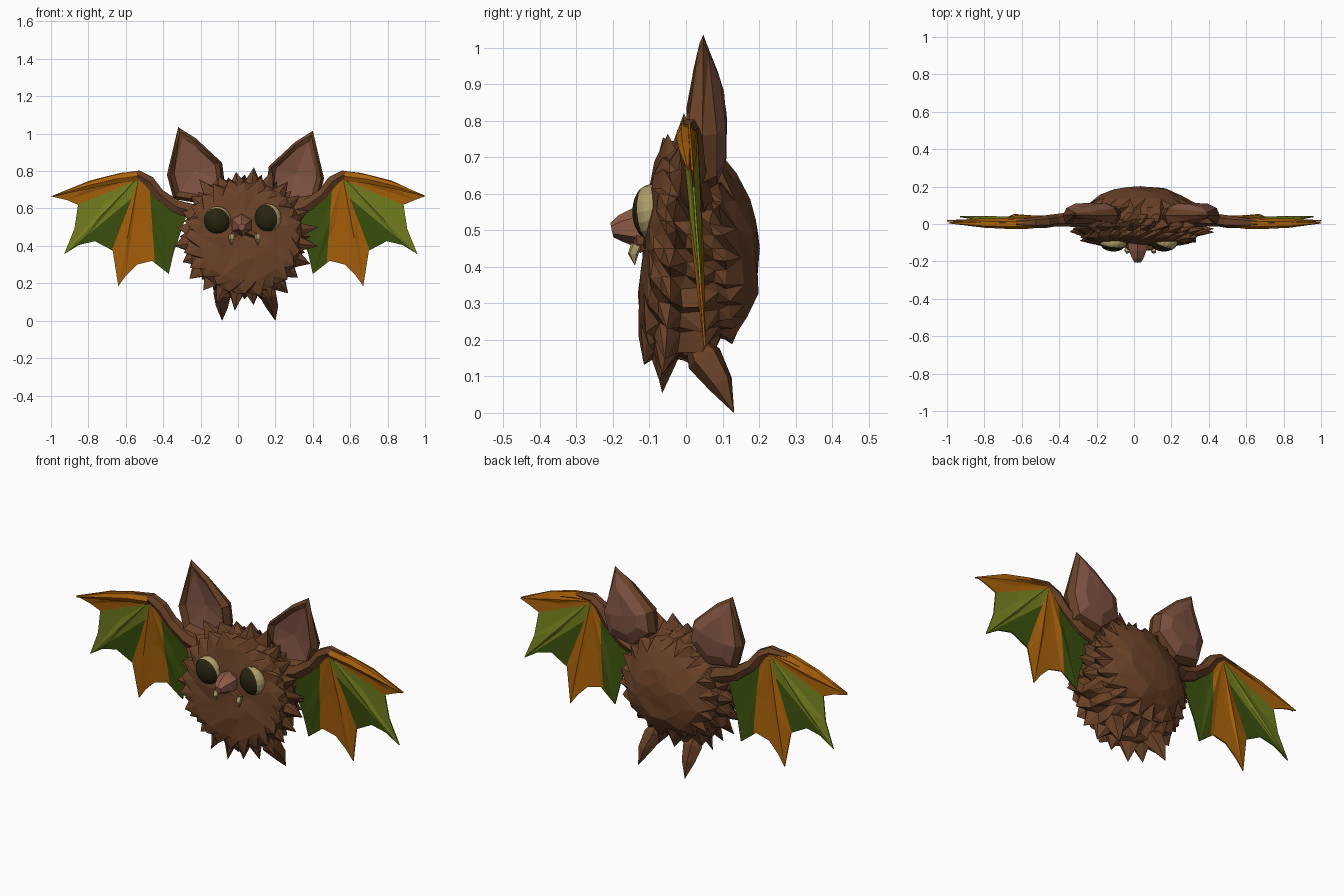
import bpy, bmesh, math, random
from mathutils import Vector

if "Cube" in bpy.data.objects:
    bpy.data.objects.remove(bpy.data.objects["Cube"])

random.seed(4)


def material(name, r, g, b):
    m = bpy.data.materials.new(name)
    m.diffuse_color = (r, g, b, 1)
    m.use_nodes = True
    m.node_tree.nodes["Principled BSDF"].inputs["Base Color"].default_value = m.diffuse_color
    return m


BROWN = material("brown fur", 0.14, 0.053, 0.02)
PINK = material("ear pink", 0.21, 0.085, 0.055)
NOSE = material("nose pink", 0.27, 0.105, 0.064)
ORANGE = material("wing orange", 0.41, 0.125, 0.003)
GREEN = material("wing dark green", 0.045, 0.085, 0.004)
OLIVE = material("wing olive", 0.18, 0.22, 0.013)
DARK = material("eye dark", 0.02, 0.018, 0.005)
CREAM = material("eye cream", 0.42, 0.34, 0.14)


def finish(name, bm, mats):
    bmesh.ops.remove_doubles(bm, verts=bm.verts, dist=1e-5)
    bmesh.ops.recalc_face_normals(bm, faces=bm.faces)
    me = bpy.data.meshes.new(name)
    bm.to_mesh(me)
    bm.free()
    for m in mats:
        me.materials.append(m)
    ob = bpy.data.objects.new(name, me)
    bpy.context.collection.objects.link(ob)
    return ob


def skin(rings, pick=lambda band: 0):
    """Skin closed rings in order; a ring of one point is a pole."""
    bm = bmesh.new()
    vs = [[bm.verts.new(p) for p in r] for r in rings]
    for b, (r0, r1) in enumerate(zip(vs, vs[1:])):
        n = max(len(r0), len(r1))
        for j in range(n):
            k = (j + 1) % n
            if len(r0) == 1:
                tris = [(r0[0], r1[j], r1[k])]
            elif len(r1) == 1:
                tris = [(r0[j], r0[k], r1[0])]
            else:
                tris = [(r0[j], r0[k], r1[k]), (r0[j], r1[k], r1[j])]
            for tri in tris:
                bm.faces.new(tri).material_index = pick(b)
    return bm


def tube(name, pts, sides, mat):
    """Tapered limb through (x, y, z, radius) points."""
    P = [Vector(p[:3]) for p in pts]
    rings = []
    for i, p in enumerate(P):
        t = (P[min(i + 1, len(P) - 1)] - P[max(i - 1, 0)]).normalized()
        u = t.cross(Vector((0, 1, 0.01))).normalized()
        v = t.cross(u)
        r = pts[i][3]
        rings.append([p + (u * math.cos(a) + v * math.sin(a)) * r
                      for a in (2 * math.pi * (k + 0.5) / sides for k in range(sides))])
    return finish(name, skin([[P[0]]] + rings + [[P[-1]]]), [mat])


# Body: domed head with staggered star-shaped rings for the fur ruff
CX, CZ, N = 0.035, 0.45, 48


def body_ring(y, valley, peak, phase, group=1):
    """group > 1 merges neighbouring points into broad facets."""
    ring = []
    for j in range(N):
        if j % group:
            ring.append(ring[-1])
            continue
        a = 2 * math.pi * (j + (phase if group > 1 else 0)) / N
        r = peak if j % 2 == phase else valley
        if peak - valley > 0.015 and j % 2 == phase:
            r += random.uniform(-0.025, 0.02)
        elif r > 0.1:
            r += random.uniform(-0.008, 0.008)
        dx, dz = r * math.sin(a), r * math.cos(a)
        yy = y + dz * (0.09 if y < 0.02 else -0.07) + random.uniform(-0.007, 0.007)
        squash = 0.97 if dz > 0 else (0.87 if y > 0.05 else 1)
        ring.append((CX + dx, yy, CZ + dz * squash))
    return ring


profile = [(-0.115, .13, .13, 0, 4), (-0.103, .235, .24, 0, 2), (-0.085, .275, .32, 0),
           (-0.06, .295, .30, 1), (-0.035, .30, .38, 1), (0.0, .295, .31, 0),
           (0.03, .285, .345, 0), (0.075, .275, .28, 1), (0.105, .255, .295, 1),
           (0.15, .215, .225, 1, 3), (0.182, .14, .14, 2, 4), (0.195, .08, .08, 0, 8)]
finish("furry_body", skin([[(CX, -0.116, CZ)]] + [body_ring(*p) for p in profile]
                          + [[(CX, 0.202, CZ)]]), [BROWN])

# Ears: brown rim with a hollow pink front and a bulging pink back
EAR = [(-0.32, 1.035), (-0.225, 0.975), (-0.085, 0.845), (-0.07, 0.73),
       (-0.19, 0.625), (-0.345, 0.65), (-0.38, 0.78)]


def ear(name, side):
    pts = EAR if side < 0 else [(0.08 - x, z - 0.02) for x, z in EAR]
    cx = sum(p[0] for p in pts) / len(pts)
    cz = sum(p[1] for p in pts) / len(pts)

    def ring(s, y):
        out = []
        for x, z in pts:
            z = cz + (z - cz) * s
            thin = max(0.12, min(1, (1.06 - z) / 0.2))
            out.append((cx + (x - cx) * s, 0.048 + (y - 0.048) * thin, z))
        return out
    rings = [[(cx, 0.05, cz)], ring(0.74, 0.03), ring(0.9, 0.002), ring(1, 0.045),
             ring(0.88, 0.085), ring(0.55, 0.11), [(cx, 0.112, cz)]]
    finish(name, skin(rings, lambda b: 1 if b in (0, 4, 5) else 0), [BROWN, PINK])


ear("left_ear", -1)
ear("right_ear", 1)

# Wings: fan from the wrist with scalloped edge and raised finger ridges
WING = [(-0.53, 0.8), (-0.63, 0.79), (-0.79, 0.75), (-1.0, 0.665), (-0.915, 0.645),
        (-0.855, 0.62), (-0.875, 0.49), (-0.93, 0.355), (-0.85, 0.405), (-0.765, 0.425),
        (-0.67, 0.375), (-0.64, 0.185), (-0.6, 0.24), (-0.54, 0.3), (-0.46, 0.32),
        (-0.37, 0.25), (-0.345, 0.36), (-0.27, 0.58)]
RIDGES = (3, 7, 11, 15)
WRIST = (-0.53, 0.77)
# Colour borders as lines in the wing plane: leading band, finger, stripe sides
BAND = ((-0.53, 0.755), (-0.855, 0.62))
FINGER = ((-0.56, 0.66), (-0.93, 0.355))
STRIPE_OUT = ((-0.535, 0.74), (-0.675, 0.375))
STRIPE_IN = ((-0.475, 0.74), (-0.445, 0.32))


def side_of(line, x, z):
    (ax, az), (bx, bz) = line
    return (bx - ax) * (z - az) - (bz - az) * (x - ax)


def panel_colour(x, z):
    if side_of(BAND, x, z) < 0 and x < -0.5:
        return 0
    if side_of(STRIPE_OUT, x, z) < 0:
        return 2 if side_of(FINGER, x, z) < 0 else 1
    return 0 if side_of(STRIPE_IN, x, z) < 0 else 1


def wing_y(z):
    return 0.008 + 0.07 * (0.8 - z)


def place(x, side):
    return x if side < 0 else min(1.0, 0.03 - x)


def wing(name, side):
    def ring(s, sign, ridge, flat):
        out = []
        for i, (x, z) in enumerate(WING):
            pz = WRIST[1] + (z - WRIST[1]) * s
            t = ridge if i in RIDGES else flat
            out.append((WRIST[0] + (x - WRIST[0]) * s, wing_y(pz) + sign * t, pz))
        return out
    y = wing_y(WRIST[1])
    bm = skin([[(WRIST[0], y - 0.022, WRIST[1])], ring(0.55, -1, 0.016, 0.008),
               ring(1, -1, 0.003, 0.003), ring(1, 1, 0.003, 0.003),
               ring(0.55, 1, 0.016, 0.008), [(WRIST[0], y + 0.022, WRIST[1])]])
    for (ax, az), (bx, bz) in (BAND, FINGER, STRIPE_OUT, STRIPE_IN):
        bmesh.ops.bisect_plane(bm, geom=bm.verts[:] + bm.edges[:] + bm.faces[:],
                               plane_co=(ax, 0, az), plane_no=(az - bz, 0, bx - ax))
    for f in bm.faces:
        c = f.calc_center_median()
        f.material_index = panel_colour(c.x, c.z)
    for v in bm.verts:
        v.co.x = place(v.co.x, side)
    finish(name + "_membrane", bm, [ORANGE, GREEN, OLIVE])

    def limb(part, pts, mat):
        tube(name + part, [(place(x, side), yy, z, r) for x, yy, z, r in pts], 6, mat)
    limb("_arm", [(-0.2, 0.03, 0.57, .05), (-0.33, 0.025, 0.61, .04), (-0.42, 0.02, 0.675, .033),
                  (-0.475, 0.012, 0.745, .034), (-0.53, 0.008, 0.777, .03),
                  (-0.63, 0.005, 0.775, .016)], BROWN)
    limb("_leading_finger", [(-0.54, 0.003, 0.772, .028), (-0.66, 0.0, 0.757, .027),
                             (-0.8, 0.0, 0.723, .02), (-0.99, 0.006, 0.666, .003)], ORANGE)


wing("left_wing", -1)
wing("right_wing", 1)


# Eyes: cream ovals whose dark cap points along the gaze
def eye(name, x, z, look):
    bm = bmesh.new()
    bmesh.ops.create_uvsphere(bm, u_segments=16, v_segments=14, radius=1)
    for f in bm.faces:
        f.material_index = 1 if f.calc_center_median().z > 0.3 else 0
    turn = Vector(look).to_track_quat('Z', 'Y')
    for v in bm.verts:
        p = turn @ v.co
        v.co = (x + p.x * 0.072, -0.1 + p.y * 0.047, z + p.z * 0.075)
    finish(name, bm, [CREAM, DARK])


eye("left_eye", -0.11, 0.537, (-0.2, -1, -0.3))
eye("right_eye", 0.16, 0.55, (-0.65, -1, -0.15))

# Muzzle, fangs and feet
tube("muzzle", [(0.02, -0.1, 0.51, .062), (0.02, -0.14, 0.508, .054),
                (0.02, -0.18, 0.505, .036), (0.02, -0.203, 0.5, .02)], 6, NOSE)
for label, fx in (("left", -0.035), ("right", 0.105)):
    tube(label + "_lip", [(0.02, -0.125, 0.49, .025), (fx, -0.125, 0.45, .014)], 5, BROWN)
    tube(label + "_fang", [(fx, -0.135, 0.46, .016), (fx, -0.145, 0.435, .015),
                           (fx, -0.14, 0.405, .001)], 5, CREAM)
for label, fx, tip in (("left", -0.08, -0.085), ("right", 0.16, 0.2)):
    tube(label + "_foot", [(fx, 0.02, 0.2, .025), (fx, 0.05, 0.15, .052),
                           (fx * 0.4 + tip * 0.6, 0.095, 0.08, .036),
                           (tip, 0.131, 0.001, .001)], 5, BROWN)
